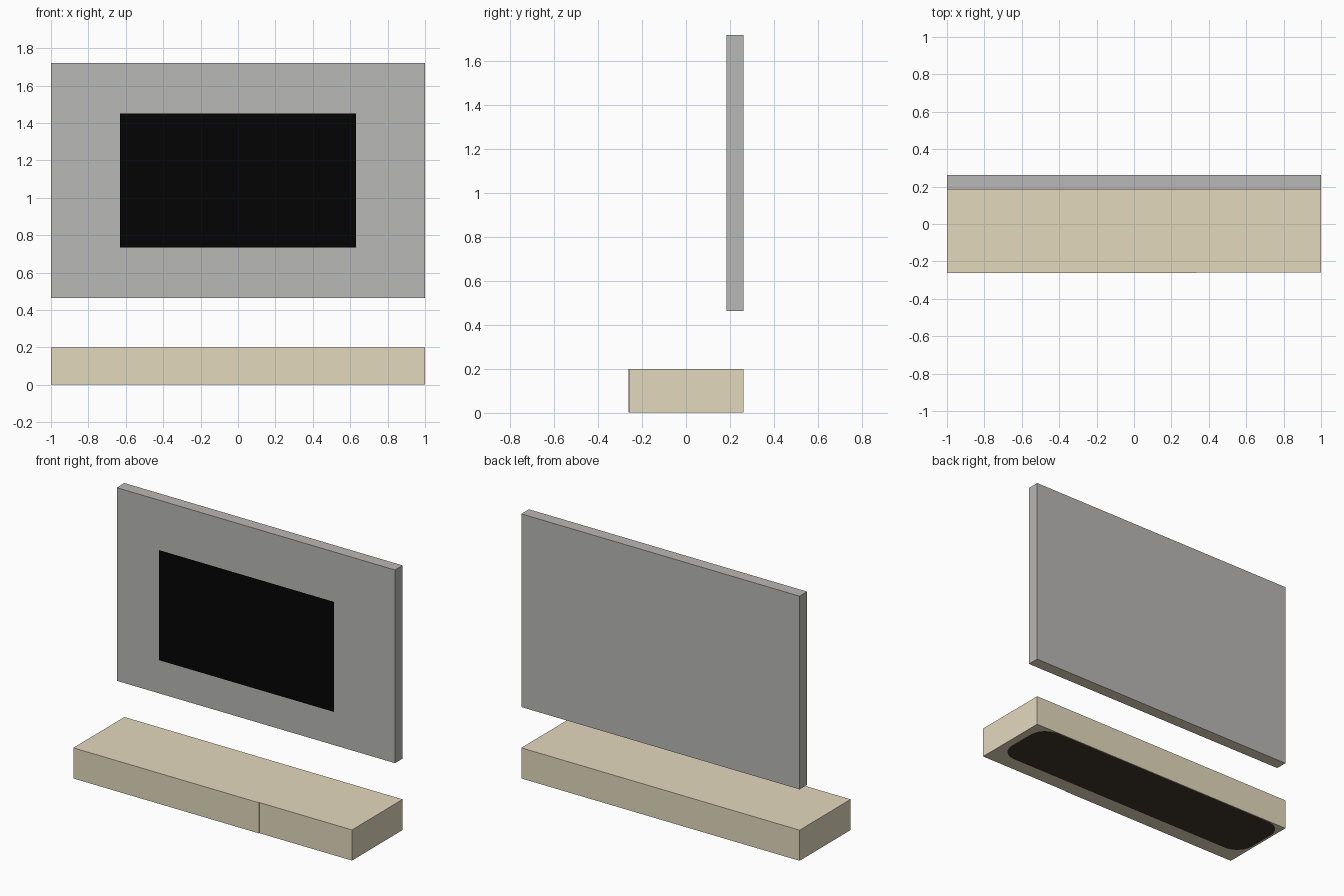
import bpy, bmesh, math

if "Cube" in bpy.data.objects:
    bpy.data.objects.remove(bpy.data.objects["Cube"])


def material(name, rgb):
    # sRGB 0-255 to linear
    lin = [((c / 255 + 0.055) / 1.055) ** 2.4 if c > 10 else c / 255 / 12.92 for c in rgb]
    m = bpy.data.materials.new(name)
    m.diffuse_color = (*lin, 1)
    m.use_nodes = True
    m.node_tree.nodes["Principled BSDF"].inputs["Base Color"].default_value = m.diffuse_color
    return m


beige = material("beige", (227, 217, 190))
grey = material("grey", (185, 184, 182))
black = material("black", (4, 4, 4))
dark_brown = material("dark brown", (64, 55, 43))


def add_object(name, bm, *mats):
    mesh = bpy.data.meshes.new(name)
    bm.to_mesh(mesh)
    bm.free()
    for m in mats:
        mesh.materials.append(m)
    obj = bpy.data.objects.new(name, mesh)
    bpy.context.collection.objects.link(obj)
    return obj


def prism(name, outline, z0, z1, mat):
    """Extrude an xy outline from z0 to z1."""
    bm = bmesh.new()
    base = bm.faces.new([bm.verts.new((x, y, z0)) for x, y in outline])
    top = bmesh.ops.extrude_face_region(bm, geom=[base])["geom"]
    bmesh.ops.translate(bm, vec=(0, 0, z1 - z0),
                        verts=[v for v in top if isinstance(v, bmesh.types.BMVert)])
    bmesh.ops.recalc_face_normals(bm, faces=bm.faces)
    return add_object(name, bm, mat)


def sheet(name, points, mat):
    """One flat face."""
    bm = bmesh.new()
    bm.faces.new([bm.verts.new(p) for p in points])
    return add_object(name, bm, mat)


D = 0.262
SEAM = 0.334

# low cabinet, its left front standing a hair proud of the right front
prism("cabinet", [(-1, -D), (SEAM, -D), (SEAM, -D + 0.004), (1, -D + 0.004),
                  (1, D), (-1, D)], 0.001, 0.2, beige)

# dark patch under the cabinet, with rounded corners, facing down
x0, x1, y0, y1, r = -0.985, 0.95, -0.16, 0.258, 0.12
corners = [(x0 + r, y0 + r, 2), (x1 - r, y0 + r, 3), (x1 - r, y1 - r, 0), (x0 + r, y1 - r, 1)]
outline = []
for cx, cy, quarter in corners:
    for i in range(7):
        a = (quarter + i / 6) * math.pi / 2
        outline.append((cx + r * math.cos(a), cy + r * math.sin(a), 0.0))
sheet("underside_patch", outline[::-1], dark_brown)

# wall panel with a beige underside
panel = prism("wall_panel", [(-1, 0.184), (1, 0.184), (1, D), (-1, D)], 0.465, 1.72, grey)
panel.data.materials.append(beige)
for p in panel.data.polygons:
    p.material_index = 1 if p.normal.z < -0.9 else 0

# flat screen standing off the panel
sheet("screen", [(-0.63, 0.088, 0.735), (0.63, 0.088, 0.735),
                 (0.63, 0.088, 1.45), (-0.63, 0.088, 1.45)], black)
